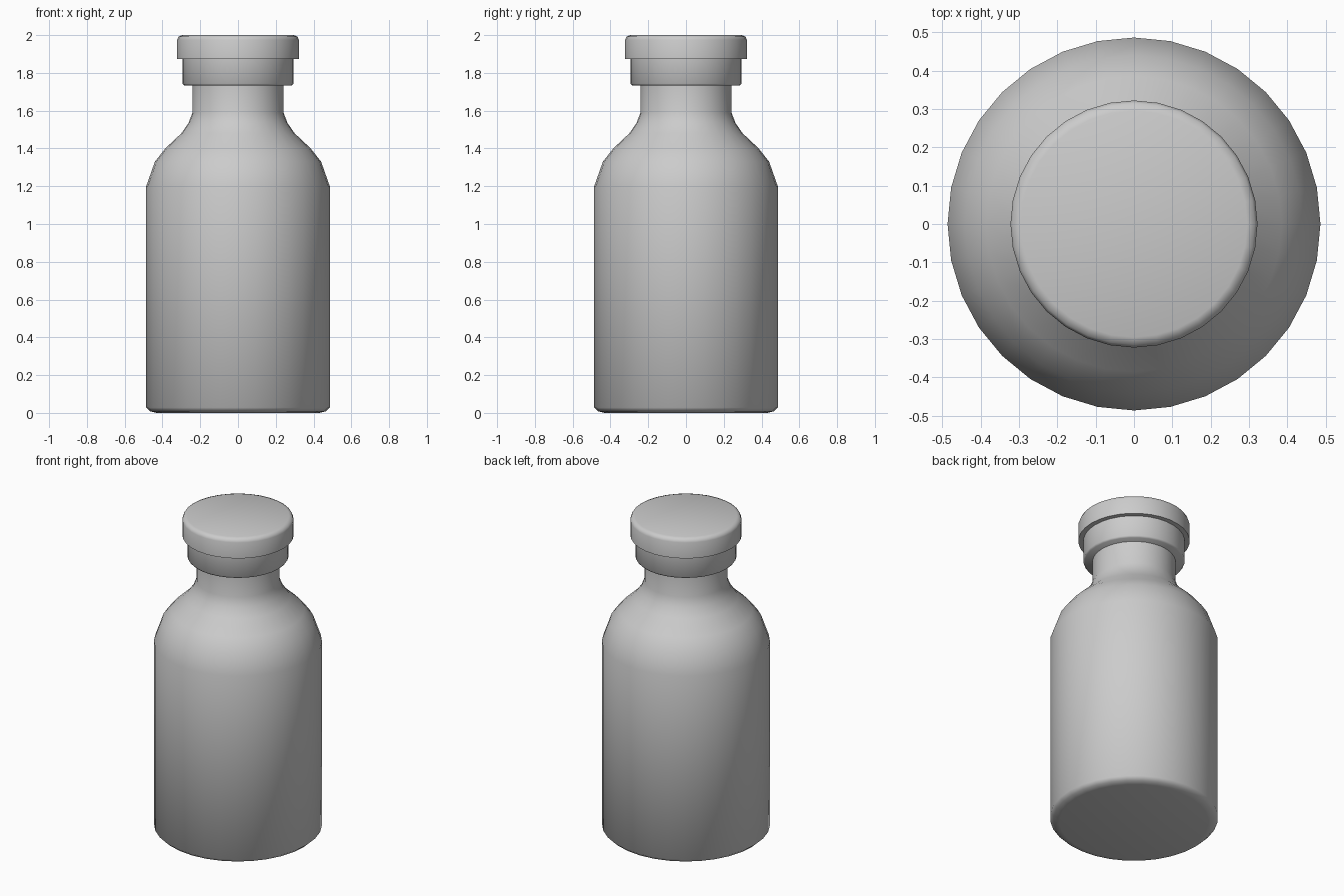
import bpy
import bmesh
import math
from mathutils import Matrix, Vector

cube = bpy.data.objects.get("Cube")
if cube:
    bpy.data.objects.remove(cube, do_unlink=True)

SIDES = 32

grey = bpy.data.materials.new("plain grey")
grey.use_nodes = True
colour = (0.6, 0.6, 0.6, 1)
grey.diffuse_color = colour
grey.node_tree.nodes["Principled BSDF"].inputs["Base Color"].default_value = colour


def lathe(name, profile, sharp_angle):
    """Turn a (radius, height) profile into a closed round solid."""
    bm = bmesh.new()
    rings = []
    for radius, height in profile:
        ring = []
        for i in range(SIDES):
            a = math.tau * i / SIDES
            ring.append(bm.verts.new((radius * math.cos(a), radius * math.sin(a), height)))
        rings.append(ring)
    for low, high in zip(rings, rings[1:]):
        for i in range(SIDES):
            j = (i + 1) % SIDES
            bm.faces.new((low[i], low[j], high[j], high[i]))
    bm.faces.new(rings[0][::-1])
    bm.faces.new(rings[-1])
    mesh = bpy.data.meshes.new(name)
    bm.to_mesh(mesh)
    bm.free()
    mesh.materials.append(grey)
    obj = bpy.data.objects.new(name, mesh)
    bpy.context.collection.objects.link(obj)
    bpy.ops.object.select_all(action="DESELECT")
    obj.select_set(True)
    bpy.context.view_layer.objects.active = obj
    bpy.ops.object.shade_smooth_by_angle(angle=math.radians(sharp_angle))
    return obj


# Bottle with chamfered base, rounded shoulder and straight neck
lathe("bottle_body", [
    (0.43, 0), (0.465, 0.008), (0.486, 0.028), (0.486, 1.2), (0.44, 1.33),
    (0.385, 1.40), (0.30, 1.48), (0.262, 1.535), (0.241, 1.59), (0.241, 1.76),
], 60)

# Lower collar of the stopper
lathe("stopper_collar", [
    (0.285, 1.733), (0.293, 1.743), (0.293, 1.89),
], 60)

# Wide lid of the stopper, with a rounded top rim
lathe("stopper_lid", [
    (0.322, 1.874), (0.322, 1.975), (0.315, 1.992), (0.295, 2.0),
], 60)
